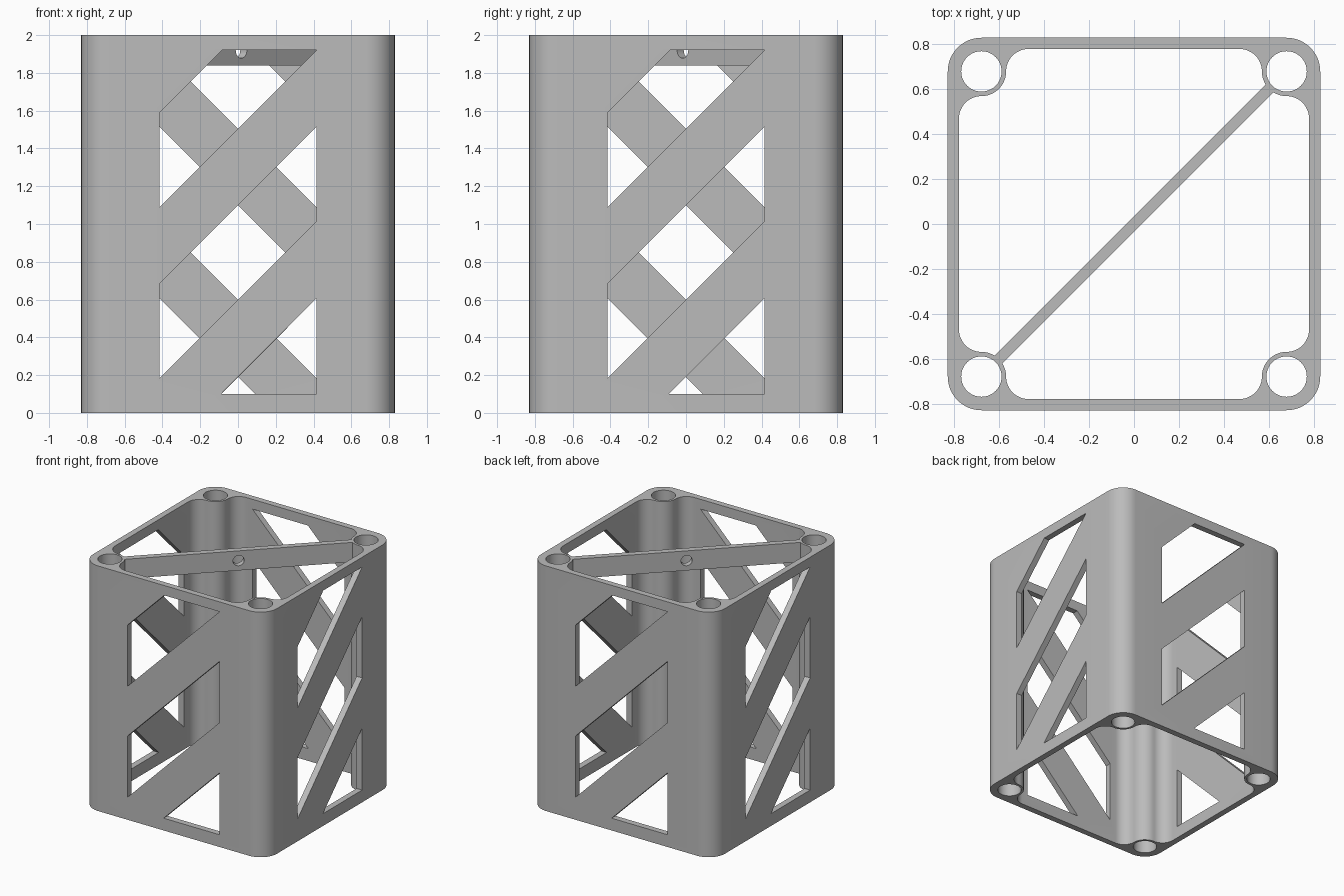
import bpy, bmesh
from math import sin, cos, pi, radians
from mathutils import Matrix

HALF, WALL, HEIGHT = 0.83, 0.78, 2.0      # outer half width, inner wall, height
POST, HOLE, BOSS, FILLET = 0.68, 0.09, 0.11, 0.10
WIN = 0.415                               # window half width

if "Cube" in bpy.data.objects:
    bpy.data.objects.remove(bpy.data.objects["Cube"])

grey = bpy.data.materials.new("light_grey")
grey.use_nodes = True
COLOUR = (0.5, 0.5, 0.5, 1)
grey.diffuse_color = COLOUR
grey.node_tree.nodes["Principled BSDF"].inputs["Base Color"].default_value = COLOUR


def arc(cx, cy, r, a0, a1, n=12):
    angles = [radians(a0 + (a1 - a0) * i / n) for i in range(n + 1)]
    return [(cx + r * cos(a), cy + r * sin(a)) for a in angles]


def quarter_turns(points):
    """Repeat one corner's outline around all four corners."""
    out = []
    for c, s in ((1, 0), (0, 1), (-1, 0), (0, -1)):
        out += [(c * x - s * y, s * x + c * y) for x, y in points]
    return out


def add_prism(bm, outline, z0, z1, matrix=Matrix()):
    verts = [bm.verts.new(matrix @ Matrix.Translation((x, y, z0)).translation) for x, y in outline]
    face = bm.faces.new(verts)
    top = bmesh.ops.extrude_face_region(bm, geom=[face])["geom"]
    shift = matrix.to_3x3() @ Matrix.Translation((0, 0, z1 - z0)).translation
    bmesh.ops.translate(bm, vec=shift, verts=[v for v in top if isinstance(v, bmesh.types.BMVert)])


def make_object(name, bm):
    bmesh.ops.remove_doubles(bm, verts=bm.verts, dist=1e-5)
    bmesh.ops.recalc_face_normals(bm, faces=bm.faces)
    mesh = bpy.data.meshes.new(name)
    bm.to_mesh(mesh)
    bm.free()
    mesh.materials.append(grey)
    obj = bpy.data.objects.new(name, mesh)
    bpy.context.collection.objects.link(obj)
    return obj


def cut(obj, bm, name):
    """Subtract a cutter, apply the result and drop the cutter."""
    cutter = make_object(name, bm)
    cutter.hide_render = True
    mod = obj.modifiers.new(name, "BOOLEAN")
    mod.operation, mod.solver, mod.object = "DIFFERENCE", "EXACT", cutter
    bpy.context.view_layer.objects.active = obj
    bpy.ops.object.modifier_apply(modifier=name)
    bpy.data.objects.remove(cutter)


def smooth(obj):
    bpy.ops.object.select_all(action="DESELECT")
    obj.select_set(True)
    bpy.context.view_layer.objects.active = obj
    bpy.ops.object.shade_smooth_by_angle(angle=radians(30))


# Rounded square body
bm = bmesh.new()
add_prism(bm, quarter_turns(arc(POST, POST, HALF - POST, 0, 90)), 0, HEIGHT)
body = make_object("cage_body", bm)

# Hollow core, leaving a boss blended into each corner
near = POST - BOSS - FILLET
corner = (arc(POST, near, FILLET, 0, 90)
          + arc(POST, POST, BOSS, 270, 180)
          + arc(near, POST, FILLET, 0, 90))
bm = bmesh.new()
add_prism(bm, quarter_turns(corner), -0.1, HEIGHT + 0.1)
cut(body, bm, "core_cutter")

# Corner post holes
bm = bmesh.new()
for sx in (-1, 1):
    for sy in (-1, 1):
        add_prism(bm, arc(sx * POST, sy * POST, HOLE, 0, 360, 40)[:-1], -0.1, HEIGHT + 0.1)
cut(body, bm, "post_hole_cutter")

# Slanted windows, the same on each wall
low, high = 0.10, 1.92
windows = [
    [(low - 0.19, low), (WIN, low), (WIN, WIN + 0.19)],
    [(-WIN, 0.60 - WIN), (WIN, 0.60 + WIN), (WIN, 1.10 + WIN), (-WIN, 1.10 - WIN)],
    [(-WIN, 1.505 - WIN), (WIN, high), (high - 2.005, high), (-WIN, 2.005 - WIN)],
]
bm = bmesh.new()
for turn in range(4):
    frame = Matrix.Rotation(turn * pi / 2, 4, "Z") @ Matrix.Rotation(pi / 2, 4, "X")
    for outline in windows:
        add_prism(bm, outline, 0.72, 0.9, frame)
cut(body, bm, "window_cutter")
smooth(body)

# Diagonal brace between two opposite bosses, with a bore through its middle
reach, thick, base = 0.856, 0.025, 1.84
diagonal = Matrix.Rotation(pi / 4, 4, "Z")
bm = bmesh.new()
add_prism(bm, [(-reach, -thick), (reach, -thick), (reach, thick), (-reach, thick)],
          base, HEIGHT, diagonal)
brace = make_object("diagonal_brace", bm)
bm = bmesh.new()
add_prism(bm, arc(0, (base + HEIGHT) / 2, 0.042, 0, 360, 32)[:-1], -0.1, 0.1,
          diagonal @ Matrix.Rotation(pi / 2, 4, "X"))
cut(brace, bm, "bore_cutter")
smooth(brace)
